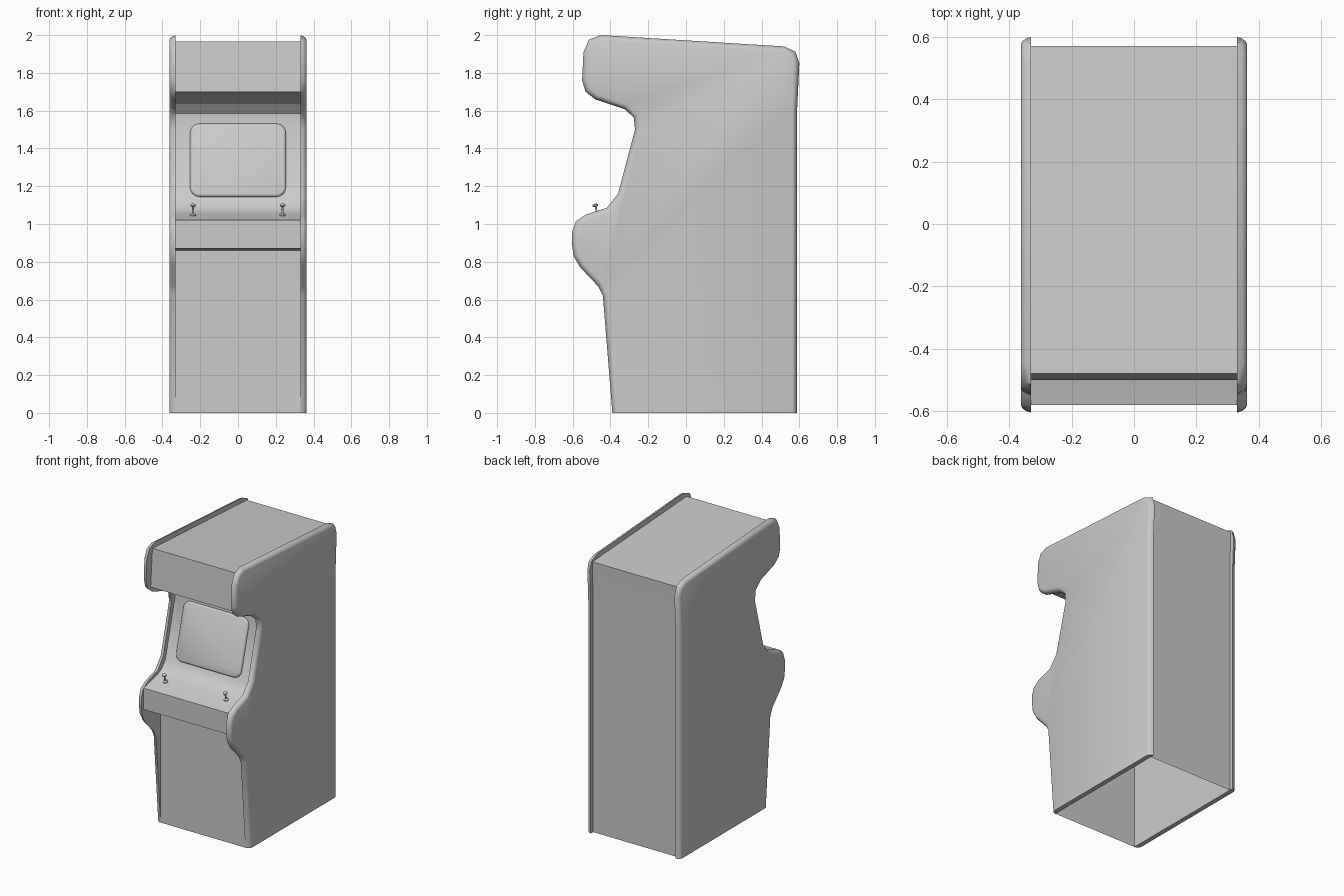
import bpy
import bmesh
from math import cos, sin, pi, radians
from mathutils import Vector

if "Cube" in bpy.data.objects:
    bpy.data.objects.remove(bpy.data.objects["Cube"])


def finish(name, bm, angle=35, recalc=True):
    if recalc:
        bmesh.ops.recalc_face_normals(bm, faces=bm.faces)
    me = bpy.data.meshes.new(name)
    bm.to_mesh(me)
    bm.free()
    ob = bpy.data.objects.new(name, me)
    bpy.context.collection.objects.link(ob)
    bpy.ops.object.select_all(action='DESELECT')
    ob.select_set(True)
    bpy.context.view_layer.objects.active = ob
    bpy.ops.object.shade_smooth_by_angle(angle=radians(angle))
    return ob


def loft(name, rings, angle=35):
    """Skin a stack of closed rings and cap both ends."""
    bm = bmesh.new()
    vs = [[bm.verts.new(p) for p in r] for r in rings]
    n = len(rings[0])
    for a, b in zip(vs, vs[1:]):
        for i in range(n):
            j = (i + 1) % n
            bm.faces.new((a[i], a[j], b[j], b[i]))
    bm.faces.new(vs[0])
    bm.faces.new(vs[-1])
    return finish(name, bm, angle)


def inset(pts, d):
    """Move a clockwise (y, z) outline inwards, keeping the floor edge flat."""
    out = []
    n = len(pts)
    for i in range(n):
        p0, p, p1 = (Vector(pts[k % n]) for k in (i - 1, i, i + 1))
        e0, e1 = (p - p0).normalized(), (p1 - p).normalized()
        n0, n1 = Vector((e0.y, -e0.x)), Vector((e1.y, -e1.x))
        q = p + (n0 + n1) * (d / (1 + n0.dot(n1)))
        if p.y == 0:
            side = n1 if p.x < 0 else n0
            q = Vector((p.x + side.x * d, 0))
        out.append(q)
    return out


# Side panels with rounded outer rims
outline = [(-.39, 0), (-.44, .62), (-.465, .67), (-.56, .77), (-.595, .83),
           (-.605, .9), (-.602, .96), (-.583, 1.015), (-.53, 1.05),
           (-.42, 1.085), (-.36, 1.16), (-.27, 1.5), (-.277, 1.565),
           (-.325, 1.608), (-.48, 1.66), (-.532, 1.7), (-.55, 1.76),
           (-.543, 1.91), (-.513, 1.977), (-.45, 2.0), (.52, 1.94),
           (.58, 1.912), (.6, 1.85), (.588, 1.6), (.588, 0)]
for side, label in ((-1, "left"), (1, "right")):
    rings = [[(side * x, y, z) for y, z in inset(outline, d)]
             for x, d in ((.33, 0), (.347, .006), (.358, .014), (.363, .027))]
    loft(label + "_side_panel", rings, 40)

# Cabinet shell: one open strip from front foot, over the top, to back foot
shell = [(-.388, 0), (-.388, .86), (-.58, .87), (-.58, 1.02), (-.42, 1.057),
         (-.375, 1.08), (-.337, 1.125), (-.228, 1.53), (-.232, 1.585),
         (-.275, 1.635), (-.44, 1.69), (-.5, 1.7), (-.48, 1.965),
         (.57, 1.905), (.562, 1.62), (.562, 0)]
bm = bmesh.new()
rows = [[bm.verts.new((x, y, z)) for x in (-.33, .33)] for y, z in shell]
for a, b in zip(rows, rows[1:]):
    bm.faces.new((a[0], a[1], b[1], b[0]))
finish("cabinet_shell", bm, 30, recalc=False)

# Screen: raised rounded rectangle lying on the sloped front
low, high = Vector((0, -.337, 1.125)), Vector((0, -.228, 1.53))
up = (high - low).normalized()
out = Vector((1, 0, 0)).cross(up)
centre = low + up * (1.337 - 1.125) / up.z


def screen_ring(d, lift):
    r, w, h = .05 - d, .253 - .05, .2 - .05
    ring = []
    for k, (sx, sy) in enumerate(((1, 1), (-1, 1), (-1, -1), (1, -1))):
        for s in range(6):
            a = (k + s / 5) * pi / 2
            ring.append(centre + Vector((sx * w + r * cos(a), 0, 0))
                        + up * (sy * h + r * sin(a)) + out * lift)
    return ring


loft("screen", [screen_ring(*v) for v in
                ((0, -.01), (0, .006), (.004, .012), (.012, .015))], 50)

# Joysticks
lathe = ((.016, -.004), (.016, .005), (.006, .012), (.005, .045),
         (.014, .05), (.015, .057), (.007, .063))
for x, label in ((-.238, "left"), (.236, "right")):
    stick = loft(label + "_joystick",
                 [[(r * cos(i * pi / 6), r * sin(i * pi / 6), h)
                   for i in range(12)] for r, h in lathe], 40)
    stick.location = (x, -.468, 1.046)
    stick.rotation_euler.x = radians(13)
